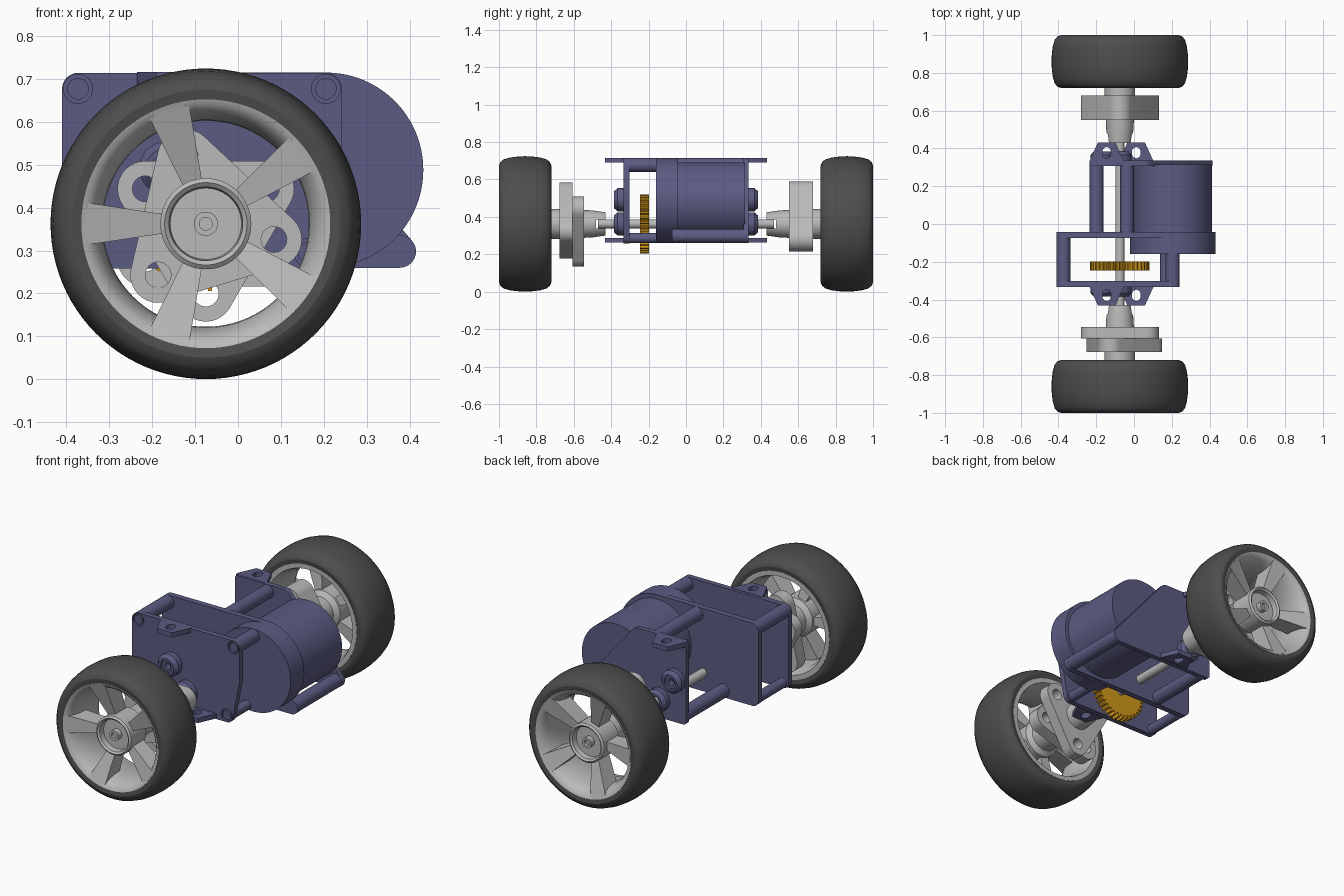
import bpy, bmesh, math
from mathutils import Vector, geometry

if "Cube" in bpy.data.objects:
    bpy.data.objects.remove(bpy.data.objects["Cube"], do_unlink=True)


def material(name, rgb):
    m = bpy.data.materials.new(name)
    m.use_nodes = True
    m.diffuse_color = (*rgb, 1)
    m.node_tree.nodes["Principled BSDF"].inputs["Base Color"].default_value = (*rgb, 1)
    return m


RUBBER = material("dark rubber", (0.075, 0.075, 0.075))
GREY = material("light grey", (0.49, 0.49, 0.49))
BLUE = material("slate blue", (0.105, 0.105, 0.225))
ORANGE = material("orange", (0.64, 0.31, 0.01))

AX, AZ = -0.075, 0.3625      # wheel axle position
parts = []


def finish(name, bm, mat):
    bmesh.ops.recalc_face_normals(bm, faces=bm.faces)
    me = bpy.data.meshes.new(name)
    bm.to_mesh(me)
    bm.free()
    me.materials.append(mat)
    ob = bpy.data.objects.new(name, me)
    bpy.context.collection.objects.link(ob)
    parts.append(ob)
    return ob


def prism(name, pts, t0, t1, mat, axis="Y"):
    """Extrude a 2D outline along Y (points are x, z) or Z (points are x, y)."""
    bm = bmesh.new()
    place = (lambda p, t: (p[0], t, p[1])) if axis == "Y" else (lambda p, t: (p[0], p[1], t))
    a = [bm.verts.new(place(p, t0)) for p in pts]
    b = [bm.verts.new(place(p, t1)) for p in pts]
    bm.faces.new(a)
    bm.faces.new(b)
    n = len(pts)
    for i in range(n):
        bm.faces.new((a[i], a[(i + 1) % n], b[(i + 1) % n], b[i]))
    return finish(name, bm, mat)


def hull(circles, seg=32):
    """Outline wrapped around circles given as (u, v, radius)."""
    pts = [Vector((u + r * math.cos(k * math.tau / seg), v + r * math.sin(k * math.tau / seg)))
           for u, v, r in circles for k in range(seg)]
    return [pts[i] for i in geometry.convex_hull_2d(pts)]


def plate(name, circles, t0, t1, mat, axis="Y", seg=32):
    return prism(name, hull(circles, seg), t0, t1, mat, axis)


def lathe(name, profile, mat, cx=AX, cz=AZ, seg=64, closed=True):
    """Revolve (radius, y) points about an axis along Y."""
    bm = bmesh.new()
    rings = []
    for k in range(seg):
        c, s = math.cos(k * math.tau / seg), math.sin(k * math.tau / seg)
        rings.append([bm.verts.new((cx + r * c, y, cz + r * s)) for r, y in profile])
    n = len(profile)
    for k in range(seg):
        p, q = rings[k], rings[(k + 1) % seg]
        for i in range(n if closed else n - 1):
            j = (i + 1) % n
            bm.faces.new((p[i], p[j], q[j], q[i]))
    bmesh.ops.remove_doubles(bm, verts=bm.verts, dist=1e-5)
    return finish(name, bm, mat)


def cut(ob, cutter):
    mod = ob.modifiers.new("cut", "BOOLEAN")
    mod.operation = "DIFFERENCE"
    mod.object = cutter
    bpy.context.view_layer.objects.active = ob
    bpy.ops.object.modifier_apply(modifier="cut")
    parts.remove(cutter)
    bpy.data.objects.remove(cutter, do_unlink=True)


def lobes(angle, r, dist=0.163):
    return [(AX + dist * math.cos(math.radians(angle + a)),
             AZ + dist * math.sin(math.radians(angle + a)), r) for a in (0, 120, 240)]


def carrier(name, angle, y0, y1):
    ob = plate(name, lobes(angle, 0.065), y0, y1, GREY)
    for c in lobes(angle, 0.03):
        cut(ob, plate("hole_cutter", [c], y0 - 0.02, y1 + 0.02, GREY, seg=24))


def wheel(side, s):
    Y = lambda d: s * (1 - d)     # d = depth in from the outer face
    def turned(part, prof, mat, closed=True):
        return lathe(f"{side}_{part}", [(r, Y(d)) for r, d in prof], mat, seg=96, closed=closed)
    half = [(0.286, 0.004), (0.312, 0.0), (0.33, 0.007), (0.345, 0.025), (0.355, 0.06), (0.36, 0.1)]
    turned("tyre", half + [(0.362, 0.14)] + [(r, 0.28 - d) for r, d in reversed(half)], RUBBER)
    turned("rim", [(0.29, 0.002), (0.278, 0.006), (0.262, 0.022), (0.25, 0.05), (0.242, 0.09),
                   (0.24, 0.14), (0.25, 0.23), (0.265, 0.278), (0.29, 0.278)], GREY)
    turned("hub", [(0, 0.045), (0.015, 0.045), (0.015, 0.03), (0.028, 0.03), (0.028, 0.06),
                   (0.083, 0.06), (0.086, 0.03), (0.096, 0.022), (0.106, 0.03), (0.106, 0.16),
                   (0.08, 0.18), (0.08, 0.325), (0, 0.325)], GREY, closed=False)
    # five spokes, widening and rising towards the rim
    bm = bmesh.new()
    for k in range(5):
        a = math.pi + k * math.tau / 5
        u, w = (math.cos(a), math.sin(a)), (-math.sin(a), math.cos(a))
        q = []
        for r, h, d0, d1 in ((0.095, 0.022, 0.06, 0.15), (0.27, 0.048, 0.008, 0.12),
                             (0.284, 0.05, 0.003, 0.12)):
            q.append([bm.verts.new((AX + r * u[0] + e * h * w[0], Y(d), AZ + r * u[1] + e * h * w[1]))
                      for e, d in ((-1, d0), (1, d0), (1, d1), (-1, d1))])
        bm.faces.new(q[0])
        bm.faces.new(q[2])
        for m in range(2):
            for i in range(4):
                j = (i + 1) % 4
                bm.faces.new((q[m][i], q[m][j], q[m + 1][j], q[m + 1][i]))
    finish(f"{side}_spokes", bm, GREY)
    # hollow drive cup with a slot for the axle pin
    cup = lathe(f"{side}_drive_cup", [(0, s * 0.56), (0.075, s * 0.56), (0.072, s * 0.50),
                (0.062, s * 0.43), (0.042, s * 0.43), (0.042, s * 0.49), (0, s * 0.49)],
                GREY, seg=48, closed=False)
    cut(cup, prism("slot_cutter", [(AX - 0.1, s * 0.40), (AX + 0.1, s * 0.40), (AX + 0.1, s * 0.48),
                   (AX - 0.1, s * 0.48)], AZ - 0.024, AZ + 0.024, GREY, "Z"))


wheel("front", -1)
wheel("back", 1)
carrier("front_inner_carrier", 30, -0.607, -0.545)
carrier("front_outer_carrier", 107, -0.677, -0.607)
carrier("back_carrier", 90, 0.55, 0.68)

# axle and gear
plate("axle", [(AX, AZ, 0.024)], -0.47, 0.47, GREY)
teeth = []
for k in range(36):
    for f, r in ((0, 0.139), (0.2, 0.157), (0.5, 0.157), (0.7, 0.139)):
        a = (k + f) * math.tau / 36
        teeth.append((AX + r * math.cos(a), AZ + r * math.sin(a)))
prism("gear", teeth, -0.245, -0.198, ORANGE)

# gearbox frame plates
R = 0.037
front_bolts = [(-0.373, 0.677), (0.205, 0.677), (0.165, 0.295), (-0.373, 0.295)]
front_plate = plate("front_plate", [(x, z, R) for x, z in front_bolts] + [(0.225, 0.5, 0.017)],
                    -0.333, -0.303, BLUE)
for x, z in front_bolts:
    cut(front_plate, plate("bolt_cutter", [(x, z, 0.034)], -0.35, -0.318, BLUE))
    plate("front_bolt_head", [(x, z, 0.025)], -0.333, -0.31, BLUE)
plate("middle_plate", [(-0.373, 0.677, R), (-0.373, 0.297, R), (0.205, 0.488, 0.227)],
      -0.075, -0.042, BLUE, seg=64)
plate("middle_plate_lug", [(0.1, 0.298, 0.038), (0.377, 0.298, 0.038)], -0.075, -0.042, BLUE)
plate("back_plate", [(-0.217, 0.697, 0.018), (-0.217, 0.278, 0.018), (0.06, 0.677, 0.038),
                     (0.377, 0.298, 0.038)], 0.308, 0.335, BLUE)

# standoff rods between the plates
for x, z in front_bolts:
    low = z < 0.4
    plate("front_standoff", [(x, z - 0.008 * low, R - 0.01 * low)], -0.31, -0.07, BLUE)
for x, z in ((-0.037, 0.677), (-0.198, 0.298), (0.377, 0.298)):
    plate("back_standoff", [(x, z, R)], -0.05, 0.315, BLUE)

# motor and its mounting collar
plate("motor", [(0.205, 0.485, 0.207)], -0.05, 0.315, BLUE, seg=96)
plate("motor_collar", [(0.205, 0.488, 0.227)], -0.16, -0.042, BLUE, seg=96)

# mounting tabs and bearing bosses at both ends
for side, s in (("front", -1), ("back", 1)):
    for cx, z in ((-0.145, 0.69), (0.012, 0.262)):
        tab = prism(f"{side}_mounting_tab", [(cx - 0.09, s * 0.32), (cx - 0.09, s * 0.335),
                    (cx - 0.046, s * 0.432), (cx + 0.046, s * 0.432), (cx + 0.09, s * 0.335),
                    (cx + 0.09, s * 0.32)], z, z + 0.026, BLUE, "Z")
        cut(tab, plate("tab_cutter", [(cx, s * 0.37, 0.022), (cx, s * 0.385, 0.022)],
                       z - 0.02, z + 0.05, BLUE, "Z", 24))
    for name, x, z in (("axle", AX, AZ), ("shaft", -0.168, 0.492)):
        prof = [(0.018, 0.32), (0.062, 0.32), (0.062, 0.365), (0.046, 0.384), (0.034, 0.384),
                (0.034, 0.37), (0.018, 0.37)]
        lathe(f"{side}_{name}_bearing", [(r, s * y) for r, y in prof], BLUE, x, z, 40)

# smooth shading that keeps the edges sharp
bpy.ops.object.select_all(action="DESELECT")
for ob in parts:
    ob.select_set(True)
bpy.context.view_layer.objects.active = parts[0]
bpy.ops.object.shade_smooth_by_angle(angle=math.radians(30))
